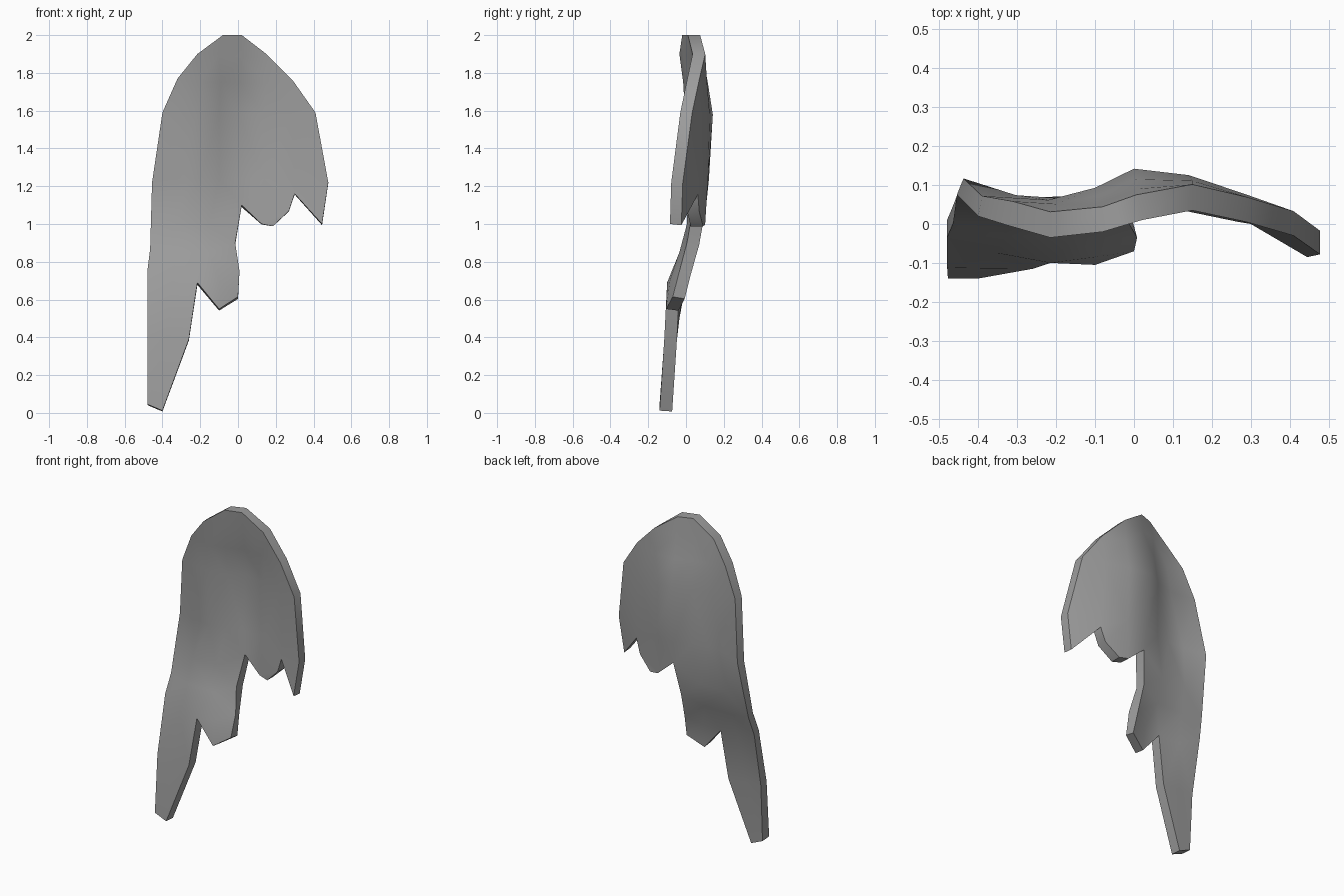
import bpy
import bmesh
from mathutils import Vector
from mathutils.geometry import delaunay_2d_cdt

cube = bpy.data.objects.get("Cube")
if cube:
    bpy.data.objects.remove(cube, do_unlink=True)

THICKNESS = 0.067

# Ragged outline of the sheet, clockwise from the crown: x, z, front depth y
OUTLINE = [
    (-.08, 2, -.02), (.02, 2, .01), (.15, 1.9, .035), (.29, 1.76, .005),
    (.41, 1.59, -.03), (.478, 1.22, -.078), (.445, 1, -.085),
    (.3, 1.16, 0), (.27, 1.07, .005), (.185, .988, .025), (.125, 1, .035),
    (.02, 1.1, .04), (-.015, .9, .005), (.008, .75, -.035), (0, .615, -.07),
    (-.1, .55, -.105), (-.215, .69, -.1), (-.26, .39, -.115),
    (-.4, .012, -.14), (-.478, .045, -.14), (-.48, .4, -.112),
    (-.48, .75, -.035), (-.465, .87, .002), (-.455, 1.22, .075),
    (-.4, 1.59, .02), (-.32, 1.77, -.005), (-.215, 1.9, -.035),
]

# Points inside the sheet that shape its soft folds: x, z, front depth y
FOLDS = [
    (-.1, 1.9, -.015), (.02, 1.88, .025),
    (-.2, 1.75, -.015), (-.09, 1.75, .01), (.01, 1.75, .05), (.15, 1.75, .045),
    (-.22, 1.58, -.005), (-.1, 1.58, .03), (0, 1.58, .076), (.14, 1.58, .06),
    (.28, 1.58, .015),
    (-.32, 1.24, .012), (-.2, 1.24, 0), (-.1, 1.24, .025), (0, 1.24, .055),
    (.14, 1.24, .05), (.3, 1.24, .005),
    (-.32, 1, .005), (-.15, 1, .005), (-.33, .85, -.03), (-.15, .85, -.035),
    (-.35, .68, -.075), (-.1, .7, -.085), (-.38, .4, -.114),
]


def flat_material(name, rgb):
    mat = bpy.data.materials.new(name)
    mat.use_nodes = True
    color = (*rgb, 1)
    mat.diffuse_color = color
    mat.node_tree.nodes["Principled BSDF"].inputs["Base Color"].default_value = color
    return mat


def back_offset(vert):
    """Push along the normal, thinner at the right edge, inside the silhouette."""
    x, _, z = vert.co
    taper = .14 * max(0, -x - .3) * min(z, 1)
    step = -vert.normal * (THICKNESS - taper)
    if x > 0:
        step.x = min(step.x, 0)
    else:
        step.x = max(step.x, 0) if z > 1 else 0
    step.z = max(min(step.z, 0), -.012)
    return step


# Triangulate the sheet inside its outline
points = OUTLINE + FOLDS
count = len(OUTLINE)
loop = [(i, (i + 1) % count) for i in range(count)]
flat = [Vector((x, z)) for x, z, y in points]
_, _, triangles, origin, _, _ = delaunay_2d_cdt(flat, loop, [], 1, 1e-5)

# Front surface
bm = bmesh.new()
front = [bm.verts.new((x, y, z)) for x, z, y in points]
for tri in triangles:
    bm.faces.new([front[origin[i][0]] for i in tri])
bm.normal_update()
front_faces = list(bm.faces)

# Back surface and the rim joining the two
back = {v: bm.verts.new(v.co + back_offset(v)) for v in front}
for face in front_faces:
    bm.faces.new([back[v] for v in reversed(face.verts)])
for a, b in loop:
    bm.faces.new((front[a], front[b], back[front[b]], back[front[a]]))
bmesh.ops.recalc_face_normals(bm, faces=bm.faces)

mesh = bpy.data.meshes.new("torn_sheet")
bm.to_mesh(mesh)
bm.free()
sheet = bpy.data.objects.new("torn_sheet", mesh)
bpy.context.collection.objects.link(sheet)
mesh.materials.append(flat_material("mid_grey", (.34, .34, .34)))

# Soft folds with crisp rim edges
bpy.ops.object.select_all(action='DESELECT')
sheet.select_set(True)
bpy.context.view_layer.objects.active = sheet
bpy.ops.object.shade_smooth_by_angle(angle=.7)
